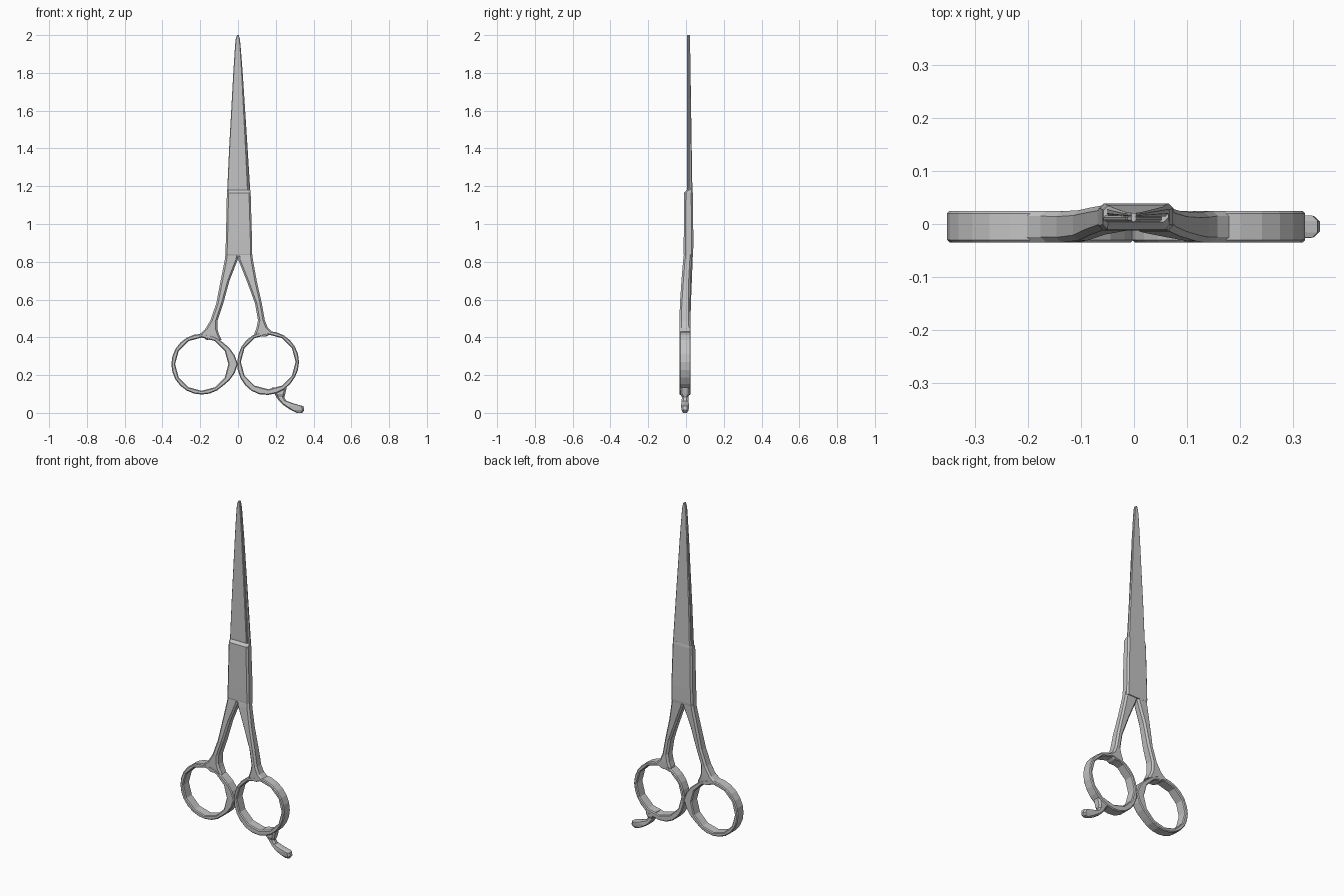
import bpy, bmesh, math

if "Cube" in bpy.data.objects:
    bpy.data.objects.remove(bpy.data.objects["Cube"], do_unlink=True)

steel = bpy.data.materials.new("brushed_steel")
steel.use_nodes = True
steel.diffuse_color = (0.55, 0.55, 0.55, 1)
steel.node_tree.nodes["Principled BSDF"].inputs["Base Color"].default_value = steel.diffuse_color


def loops_to_object(name, loops, closed=False):
    """Skin a row of equal-length point loops; cap the ends unless closed."""
    bm = bmesh.new()
    rings = [[bm.verts.new(p) for p in loop] for loop in loops]
    pairs = list(zip(rings, rings[1:]))
    if closed:
        pairs.append((rings[-1], rings[0]))
    else:
        bm.faces.new(rings[0])
        bm.faces.new(rings[-1])
    for a, b in pairs:
        for i in range(len(a)):
            j = (i + 1) % len(a)
            bm.faces.new((a[i], a[j], b[j], b[i]))
    bmesh.ops.recalc_face_normals(bm, faces=bm.faces)
    mesh = bpy.data.meshes.new(name)
    bm.to_mesh(mesh)
    bm.free()
    mesh.materials.append(steel)
    ob = bpy.data.objects.new(name, mesh)
    bpy.context.collection.objects.link(ob)
    return ob


def loft(name, rows, chamfer):
    """Stack chamfered rectangles given as z, left, right, front, back."""
    loops = []
    for z, l, r, f, b in rows:
        c = min(chamfer, (r - l) * 0.3, (b - f) * 0.3)
        loops.append([(l + c, f, z), (r - c, f, z), (r, f + c, z), (r, b - c, z),
                      (r - c, b, z), (l + c, b, z), (l, b - c, z), (l, f + c, z)])
    return loops_to_object(name, loops)


def finger_ring(name, cx, cz, hole, outer, bulge, aim, spread):
    """Faceted ring whose rim swells towards one angle."""
    loops = []
    steps, front, back, c = 24, -0.035, 0.025, 0.005
    for i in range(steps):
        a = math.tau * i / steps
        off = abs((a - aim + math.pi) % math.tau - math.pi)
        ro = outer + bulge * max(0, 1 - off / spread)
        ri = hole * (math.cos(math.pi / 12) if i % 2 else 1)
        section = [(ri, front + c), (ri + c, front), (ro - c, front), (ro, front + c),
                   (ro, back - c), (ro - c, back), (ri + c, back), (ri, back - c)]
        loops.append([(cx + r * math.cos(a), y, cz + r * math.sin(a)) for r, y in section])
    return loops_to_object(name, loops, closed=True)


# Blades: the rear one shows past the front one on the model's left
outline = [(1.16, -0.058, 0.066), (1.4, -0.047, 0.051), (1.6, -0.036, 0.038),
           (1.8, -0.025, 0.025), (1.94, -0.016, 0.014), (1.98, -0.012, 0.010),
           (2.0, -0.005, 0.004)]
front_rows, back_rows = [], []
for z, l, r in outline:
    t = (z - 1.16) / 0.84
    front_rows.append((z, l, r - 0.012 * (1 - t), 0.005, 0.016))
    back_rows.append((z, l + 0.006 * (1 - t), r, 0.014, 0.034 - 0.013 * t))
loft("front_blade", front_rows, 0.003)
loft("back_blade", back_rows, 0.006)

# Thick pivot block between blades and shanks
loft("pivot_block", [(0.825, -0.066, 0.074, -0.008, 0.036),
                     (0.84, -0.067, 0.075, -0.012, 0.038),
                     (0.92, -0.064, 0.074, -0.012, 0.039),
                     (1.165, -0.059, 0.067, -0.010, 0.036),
                     (1.18, -0.058, 0.065, 0.004, 0.034)], 0.009)

# Shanks running down to the finger rings
loft("right_shank", [(0.86, -0.064, 0.010, -0.008, 0.036),
                     (0.81, -0.070, -0.002, -0.012, 0.035),
                     (0.70, -0.092, -0.045, -0.020, 0.031),
                     (0.58, -0.115, -0.078, -0.031, 0.026),
                     (0.49, -0.146, -0.108, -0.035, 0.024),
                     (0.44, -0.176, -0.108, -0.035, 0.025),
                     (0.415, -0.205, -0.100, -0.035, 0.025),
                     (0.385, -0.165, -0.085, -0.033, 0.023)], 0.010)
loft("left_shank", [(0.86, -0.005, 0.073, -0.008, 0.033),
                    (0.81, 0.002, 0.079, -0.015, 0.030),
                    (0.70, 0.046, 0.099, -0.024, 0.024),
                    (0.58, 0.090, 0.126, -0.032, 0.022),
                    (0.49, 0.106, 0.142, -0.035, 0.023),
                    (0.45, 0.098, 0.158, -0.035, 0.025),
                    (0.425, 0.088, 0.185, -0.035, 0.025),
                    (0.405, 0.085, 0.150, -0.033, 0.023)], 0.010)

# Finger rings, with a stop where they meet and a swell near the rest
finger_ring("right_finger_ring", -0.192, 0.258, 0.141, 0.161, 0.030, 0.0, 0.75)
finger_ring("left_finger_ring", 0.160, 0.270, 0.145, 0.163, 0.016, math.radians(-110), 1.3)

# Finger rest hooked below the left ring
loft("finger_rest", [(0.135, 0.180, 0.258, -0.030, 0.020),
                     (0.10, 0.195, 0.250, -0.030, 0.020),
                     (0.083, 0.203, 0.245, -0.022, 0.012),
                     (0.064, 0.217, 0.256, -0.023, 0.013),
                     (0.048, 0.232, 0.300, -0.025, 0.015),
                     (0.036, 0.248, 0.346, -0.026, 0.016),
                     (0.015, 0.280, 0.351, -0.024, 0.014),
                     (0.0, 0.312, 0.340, -0.016, 0.006)], 0.010)
